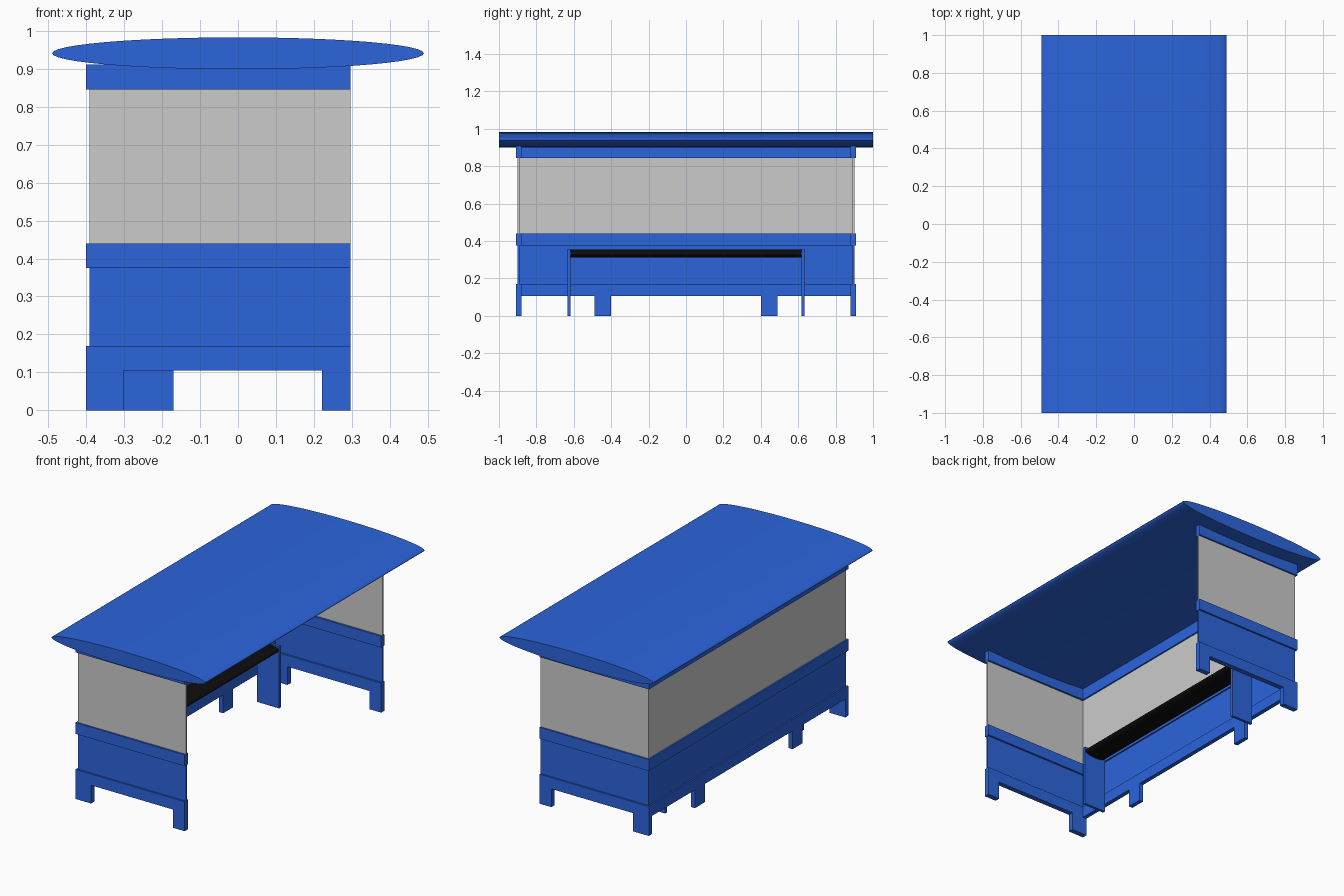
import bpy, bmesh, math

if "Cube" in bpy.data.objects:
    bpy.data.objects.remove(bpy.data.objects["Cube"])


def material(name, colour):
    m = bpy.data.materials.new(name)
    m.diffuse_color = colour
    m.use_nodes = True
    m.node_tree.nodes["Principled BSDF"].inputs["Base Color"].default_value = m.diffuse_color
    return m


BLUE = material("blue_paint", (0.025, 0.13, 0.72, 1))
BLACK = material("black_seat", (0.004, 0.004, 0.004, 1))


def finish(name, bm, mat):
    bmesh.ops.recalc_face_normals(bm, faces=bm.faces)
    mesh = bpy.data.meshes.new(name)
    bm.to_mesh(mesh)
    bm.free()
    if mat:
        mesh.materials.append(mat)
    ob = bpy.data.objects.new(name, mesh)
    bpy.context.collection.objects.link(ob)
    return ob


def box(name, x, y, z, mat=BLUE):
    """Box from (min, max) ranges."""
    bm = bmesh.new()
    bmesh.ops.create_cube(bm, size=1)
    for v in bm.verts:
        for i, (a, b) in enumerate((x, y, z)):
            v.co[i] = (a + b) / 2 + v.co[i] * (b - a)
    return finish(name, bm, mat)


def mirrored(name, x, y, z, mat=BLUE):
    """Box and its twin on the other side of y = 0."""
    box(name + "_right", x, y, z, mat)
    box(name + "_left", x, (-y[1], -y[0]), z, mat)


def ellipse_bar(name, cx, cz, rx, rz, half_len, mat, n=48):
    """Elliptical section extruded along y."""
    bm = bmesh.new()
    ring = [bm.verts.new((cx + rx * math.cos(2 * math.pi * i / n), -half_len,
                          cz + rz * math.sin(2 * math.pi * i / n))) for i in range(n)]
    cap = bm.faces.new(ring)
    ext = bmesh.ops.extrude_face_region(bm, geom=[cap], use_keep_orig=True)
    for g in ext["geom"]:
        if isinstance(g, bmesh.types.BMVert):
            g.co.y = half_len
    ob = finish(name, bm, mat)
    bpy.ops.object.select_all(action='DESELECT')
    ob.select_set(True)
    bpy.context.view_layer.objects.active = ob
    bpy.ops.object.shade_smooth_by_angle(angle=math.radians(40))


# Roof
ellipse_bar("roof", 0, 0.941, 0.49, 0.042, 1.0, BLUE)

# Rails around the back and both ends
BACK_X, SIDE_X, SIDE_Y = (-0.40, -0.375), (-0.375, 0.297), (0.88, 0.91)
for label, z in (("lower", (0.105, 0.17)), ("middle", (0.375, 0.44)), ("top", (0.845, 0.912))):
    box(label + "_back_rail", BACK_X, (-0.91, 0.91), z)
    mirrored(label + "_side_rail", SIDE_X, SIDE_Y, z)

# Thin panels between rails: painted below, glazed above
for label, z, mat in (("panel", (0.17, 0.375), BLUE), ("glass", (0.44, 0.845), None)):
    box("back_" + label, (-0.391, -0.384), (-0.90, 0.90), z, mat)
    mirrored("side_" + label, (-0.384, 0.297), (0.891, 0.90), z, mat)

# Legs
FOOT = (0, 0.105)
mirrored("back_corner_leg", BACK_X, SIDE_Y, FOOT)
mirrored("back_leg", BACK_X, (0.40, 0.49), FOOT)
mirrored("side_rear_leg", (-0.375, -0.30), SIDE_Y, FOOT)
mirrored("side_front_leg", (0.222, 0.297), SIDE_Y, FOOT)

# Bench
mirrored("bench_support", (-0.31, -0.17), (0.617, 0.633), (0, 0.357))
ellipse_bar("bench_seat", -0.24, 0.333, 0.07, 0.022, 0.617, BLACK, 32)
